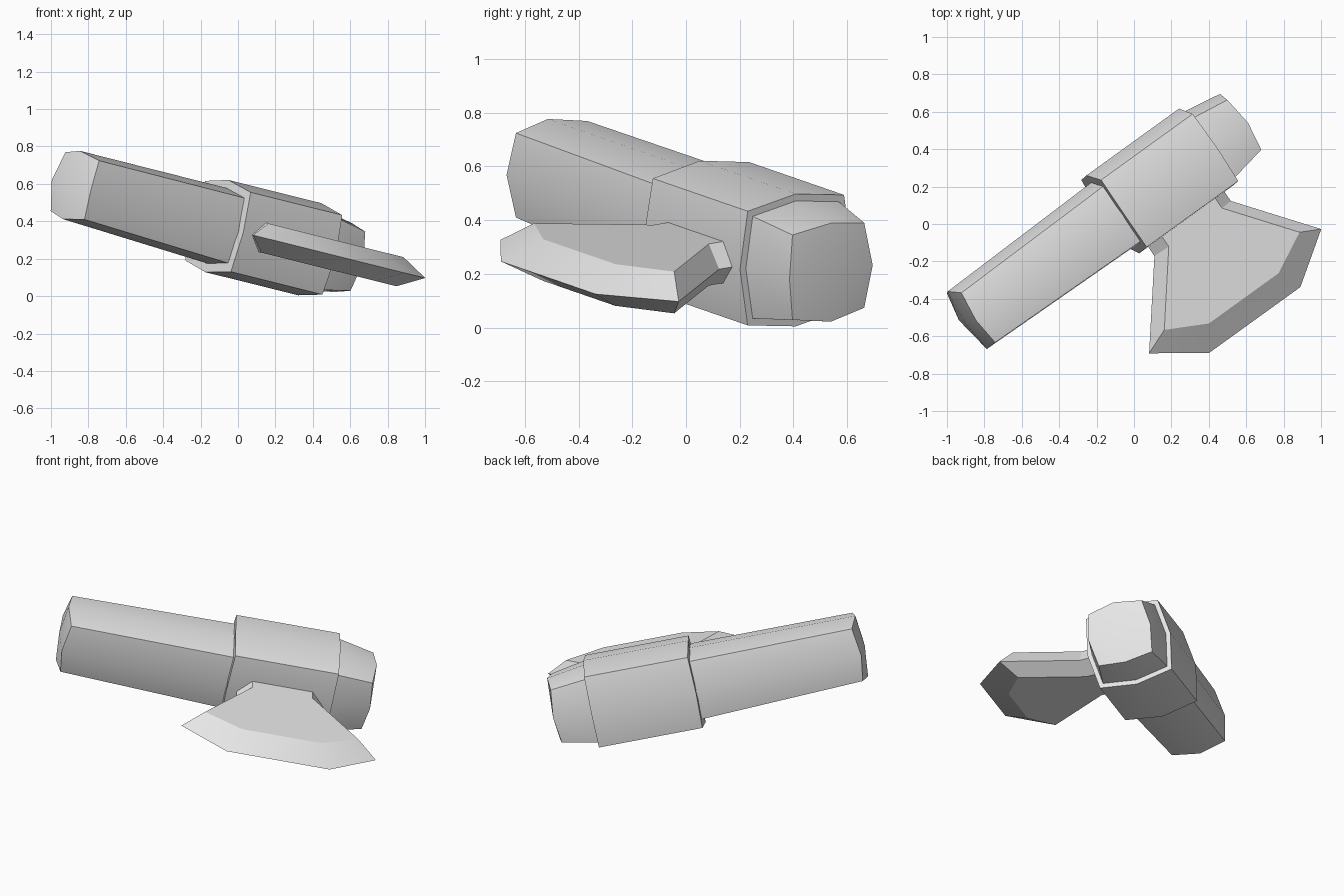
import bpy
import bmesh
from math import radians
from mathutils import Matrix, Vector

cube = bpy.data.objects.get("Cube")
if cube:
    bpy.data.objects.remove(cube)

grey = bpy.data.materials.new("plain_grey")
grey.use_nodes = True
grey.diffuse_color = (0.8, 0.8, 0.8, 1)
grey.node_tree.nodes["Principled BSDF"].inputs["Base Color"].default_value = (0.8, 0.8, 0.8, 1)

# Local frame: x along the handle, y away from the blade, z through its thickness.
POSE = Matrix.Rotation(radians(14), 4, 'Y') @ Matrix.Rotation(radians(35), 4, 'Z')
AXIS_Y = 0.157      # handle centre line
MID_Z = 0.336       # middle plane of handle and blade
MID_X = 0.182       # centre of collar and blade
BULGE = 1.16        # mid-side swelling of the squarish sections


def make_part(name, rings, cap):
    """Loft through rings of equal length, then let cap close the ends."""
    bm = bmesh.new()
    loops = [[bm.verts.new(p) for p in ring] for ring in rings]
    for low, high in zip(loops, loops[1:]):
        for i in range(len(low)):
            j = (i + 1) % len(low)
            bm.faces.new((low[i], low[j], high[j], high[i]))
    cap(bm, loops)
    bmesh.ops.recalc_face_normals(bm, faces=bm.faces)
    bm.transform(POSE)
    mesh = bpy.data.meshes.new(name)
    bm.to_mesh(mesh)
    bm.free()
    mesh.materials.append(grey)
    obj = bpy.data.objects.new(name, mesh)
    bpy.context.collection.objects.link(obj)
    bpy.ops.object.select_all(action='DESELECT')
    obj.select_set(True)
    bpy.context.view_layer.objects.active = obj
    bpy.ops.object.shade_smooth_by_angle(angle=radians(25))
    return obj


def section(x, half, z=MID_Z, dome=0.0):
    """Square section with swollen sides; dome pushes the side middles along x."""
    corners = [(1, 1), (0, BULGE), (-1, 1), (-BULGE, 0),
               (-1, -1), (0, -BULGE), (1, -1), (BULGE, 0)]
    return [Vector((x + dome * (i % 2), AXIS_Y + u * half, z + v * half))
            for i, (u, v) in enumerate(corners)]


def domed_ends(start, end):
    """Close both ends with four quads round a raised centre."""
    def cap(bm, loops):
        for loop, rise in ((loops[0], start), (loops[-1], end)):
            middle = sum((v.co for v in loop), Vector()) / len(loop)
            centre = bm.verts.new(middle + Vector((rise, 0, 0)))
            for i in range(0, 8, 2):
                bm.faces.new((loop[i - 1], loop[i], loop[i + 1], centre))
    return cap


# Handle: shaft, collar and butt
make_part("handle_shaft",
          [section(-1.097, 0.162, 0.361, -0.024), section(-0.05, 0.181)],
          domed_ends(-0.03, 0))
make_part("head_collar",
          [section(-0.127, 0.219, dome=-0.008), section(0.489, 0.219)],
          domed_ends(0, 0))
make_part("head_butt",
          [section(0.4, 0.2), section(0.489, 0.196), section(0.70, 0.163, dome=0.018)],
          domed_ends(0, 0.018))


def blade_ring(edge_half, edge_out, face_half, face_out, thick=0.08):
    """Six-point section: a sharp edge each side and two flat faces."""
    points = [(-edge_half, edge_out, 0), (-face_half, face_out, thick),
              (face_half, face_out, thick), (edge_half, edge_out, 0),
              (face_half, face_out, -thick), (-face_half, face_out, -thick)]
    return [Vector((MID_X + x, -out, MID_Z + z)) for x, out, z in points]


def blade_cap(bm, loops):
    """Flat root, and two bevels meeting at the cutting edge."""
    bm.faces.new(loops[0])
    tip = loops[-1]
    bm.faces.new(tip[:4])
    bm.faces.new((tip[3], tip[4], tip[5], tip[0]))


# Blade: straight neck flaring to a bevelled cutting edge
make_part("axe_blade",
          [blade_ring(0.255, -0.05, 0.179, -0.05),
           blade_ring(0.257, 0.157, 0.179, 0.149),
           blade_ring(0.579, 0.566, 0.455, 0.50),
           blade_ring(0.307, 0.754, 0.234, 0.613)],
          blade_cap)
